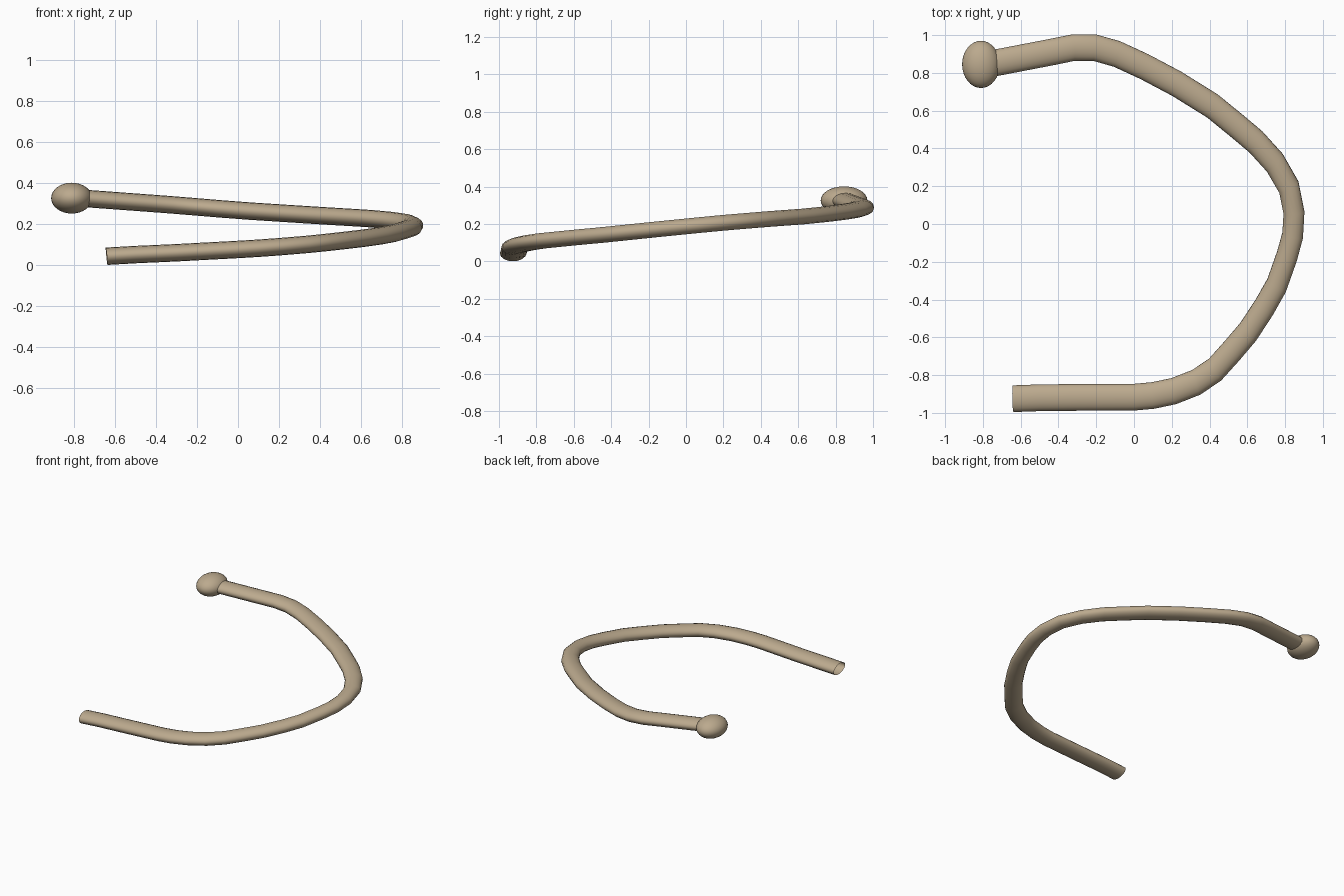
import bpy
from mathutils import Vector

if "Cube" in bpy.data.objects:
    bpy.data.objects.remove(bpy.data.objects["Cube"])

# Everything shares one stretched space: round sections become ellipses
S = Vector((0.1, 0.125, 0.075))
TUBE_R = 0.565

# Centre line of the bent rod, from the free end to the knob
PATH = [
    (-0.64, -0.925, 0.043), (-0.50, -0.92, 0.051), (-0.30, -0.918, 0.06),
    (0.0, -0.917, 0.076), (0.10, -0.908, 0.082), (0.21, -0.885, 0.09),
    (0.33, -0.838, 0.10), (0.43, -0.77, 0.11), (0.52, -0.67, 0.12),
    (0.605, -0.57, 0.13), (0.69, -0.44, 0.142), (0.755, -0.325, 0.154),
    (0.81, -0.17, 0.17), (0.84, -0.06, 0.181), (0.847, 0.06, 0.193),
    (0.82, 0.195, 0.206), (0.745, 0.325, 0.217), (0.645, 0.435, 0.226),
    (0.55, 0.515, 0.232), (0.415, 0.625, 0.24), (0.225, 0.743, 0.252),
    (0.055, 0.833, 0.263), (-0.09, 0.90, 0.274), (-0.21, 0.934, 0.284),
    (-0.32, 0.934, 0.293), (-0.427, 0.912, 0.301), (-0.713, 0.857, 0.322),
    (-0.80, 0.842, 0.328),
]

mat = bpy.data.materials.new("tan")
mat.diffuse_color = (0.50, 0.40, 0.27, 1)
mat.use_nodes = True
mat.node_tree.nodes["Principled BSDF"].inputs["Base Color"].default_value = mat.diffuse_color


def finish(ob):
    ob.scale = S
    ob.data.materials.clear()
    ob.data.materials.append(mat)
    for p in ob.data.polygons:
        p.use_smooth = True


# Rod: swept circle with open ends
cu = bpy.data.curves.new("rod_path", 'CURVE')
cu.dimensions = '3D'
cu.bevel_depth = TUBE_R
cu.bevel_resolution = 6
cu.use_fill_caps = False
sp = cu.splines.new('POLY')
sp.points.add(len(PATH) - 1)
for pt, c in zip(sp.points, PATH):
    pt.co = (c[0] / S.x, c[1] / S.y, c[2] / S.z, 1)
tmp = bpy.data.objects.new("rod_path", cu)
bpy.context.collection.objects.link(tmp)
bpy.context.view_layer.update()
mesh = bpy.data.meshes.new_from_object(
    tmp.evaluated_get(bpy.context.evaluated_depsgraph_get()))
bpy.data.objects.remove(tmp)
rod = bpy.data.objects.new("rod", mesh)
bpy.context.collection.objects.link(rod)
finish(rod)

# Knob on the raised end
bpy.ops.mesh.primitive_uv_sphere_add(segments=32, ring_count=16, radius=1,
                                     location=(-0.81, 0.845, 0.326))
knob = bpy.context.object
knob.name = "knob"
finish(knob)
